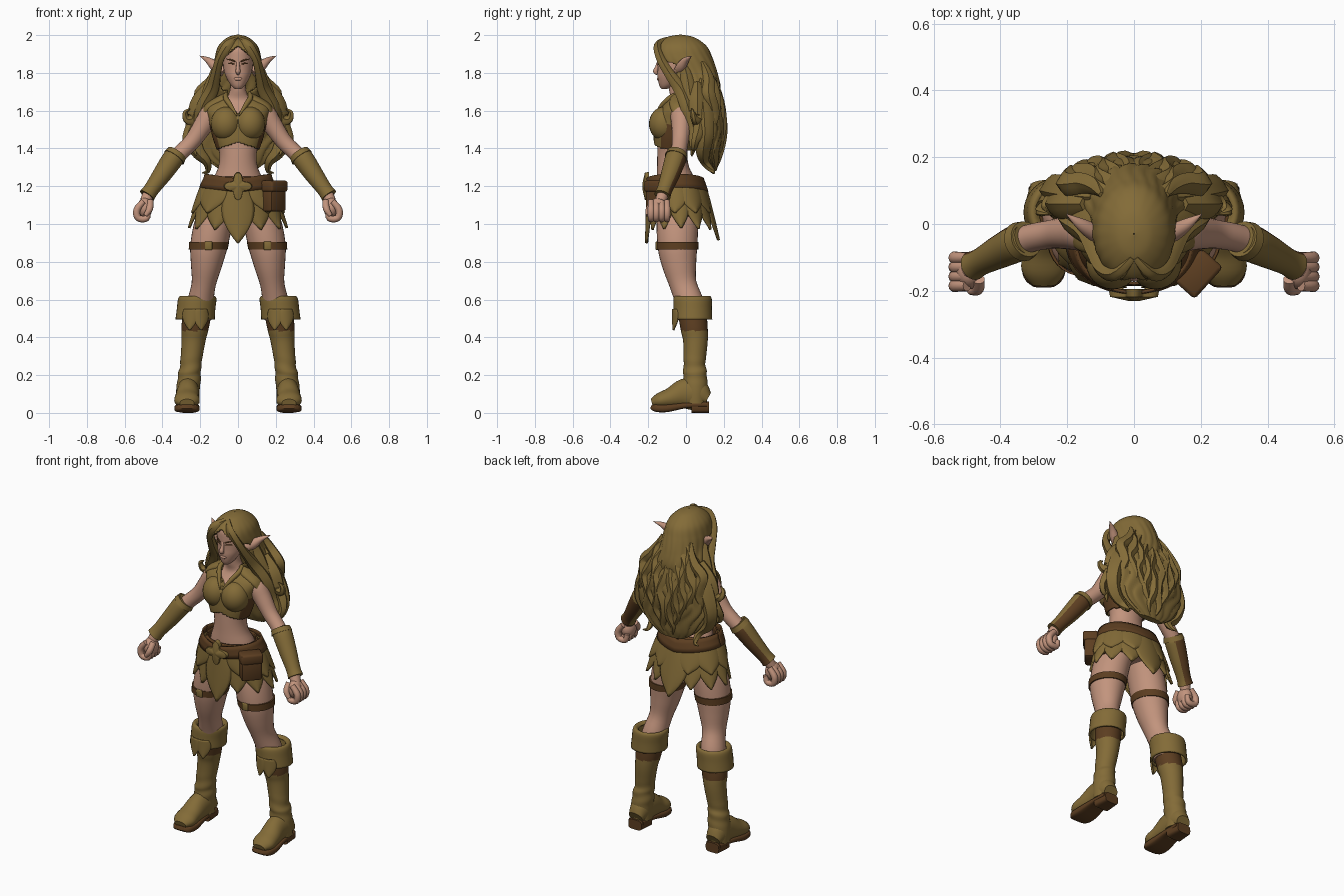
import bpy, bmesh, math
from math import sin, cos, pi
from mathutils import Vector, Matrix

cube = bpy.data.objects.get("Cube")
if cube:
    bpy.data.objects.remove(cube, do_unlink=True)


def material(name, rgb):
    mat = bpy.data.materials.new(name)
    mat.use_nodes = True
    mat.diffuse_color = (*rgb, 1)
    mat.node_tree.nodes["Principled BSDF"].inputs["Base Color"].default_value = (*rgb, 1)
    return mat


olive = material("olive_gold", (.228, .148, .039))
brown = material("leather_brown", (.108, .048, .015))
skin = material("skin", (.54, .295, .205))


def finish(name, bm, mat, pair=False, thick=0, rule=None):
    """Turn a bmesh into a smooth object, optionally mirrored, thickened and partly brown."""
    bmesh.ops.recalc_face_normals(bm, faces=bm.faces)
    bm.normal_update()
    if rule:
        for face in bm.faces:
            face.material_index = int(rule(face.normal, face.calc_center_median()))
    mesh = bpy.data.meshes.new(name)
    bm.to_mesh(mesh)
    bm.free()
    mesh.materials.append(mat)
    if rule:
        mesh.materials.append(brown)
    mesh.shade_smooth()
    mesh.set_sharp_from_angle(angle=math.radians(45))
    obj = bpy.data.objects.new(name, mesh)
    bpy.context.collection.objects.link(obj)
    if thick:
        solid = obj.modifiers.new("thickness", "SOLIDIFY")
        solid.thickness, solid.offset = thick, 0
    if pair:
        obj.modifiers.new("mirror", "MIRROR").use_axis[0] = True


def spline(points, steps):
    """Catmull-Rom curve through points of position plus two radii."""
    pts = [Vector(p if len(p) == 5 else (*p, p[-1])) for p in points]
    out, last = [], len(pts) - 1
    for i in range(last):
        a, b, c, d = pts[max(i - 1, 0)], pts[i], pts[i + 1], pts[min(i + 2, last)]
        for s in range(steps):
            t = s / steps
            out.append(b + (c - a) * (t / 2) + (a * 2 - b * 5 + c * 4 - d) * (t * t / 2)
                       + (b * 3 - a - c * 3 + d) * (t ** 3 / 2))
    return out + [pts[-1]]


def sweep(name, mat, points, sides=20, steps=4, ref=(0, 1, 0), flat=False, square=2,
          ripple=None, keep=None, caps=True, **extra):
    """Skin elliptical rings along a smooth path; flat keeps every ring horizontal."""
    bm, path, rings = bmesh.new(), spline(points, steps), []
    for i, p in enumerate(path):
        way = (path[min(i + 1, len(path) - 1)] - path[max(i - 1, 0)]).to_3d()
        way = Vector((0, 0, -1)) if flat else way.normalized()
        side = way.cross(Vector(ref)).normalized()
        up, ring = side.cross(way), []
        for j in range(sides):
            a = 2 * pi * j / sides
            c, s = (math.copysign(abs(v) ** (2 / square), v) for v in (cos(a), sin(a)))
            k = ripple(a, p[2]) if ripple else 1
            ring.append(bm.verts.new(p.to_3d() + side * (max(p[3], .001) * c * k)
                                     + up * (max(p[4], .001) * s * k)))
        rings.append(ring)
    for r, q in zip(rings, rings[1:]):
        for j in range(sides):
            n = (j + 1) % sides
            bm.faces.new((r[j], r[n], q[n], q[j]))
    if caps:
        bm.faces.new(rings[0])
        bm.faces.new(rings[-1])
    if keep:
        gone = [f for f in bm.faces if not keep(f.calc_center_median())]
        bmesh.ops.delete(bm, geom=gone, context='FACES')
    finish(name, bm, mat, **extra)


def leaf(name, mat, surface, angle, half, top, bottom, cols=10, rows=12, bulge=.01,
         shape=lambda t: sin(pi * (.25 + .75 * t)), pair=False, thick=.01):
    """Curved panel lying on a surface given by angle and height."""
    bm, grid = bmesh.new(), []
    for r in range(rows + 1):
        t = r / rows
        row = []
        for c in range(cols + 1):
            u = 2 * c / cols - 1
            row.append(bm.verts.new(surface(angle + u * half * shape(t) + u * .002,
                                            top + (bottom - top) * t, bulge * (1 - u * u))))
        grid.append(row)
    for r in range(rows):
        for c in range(cols):
            bm.faces.new((grid[r][c], grid[r][c + 1], grid[r + 1][c + 1], grid[r + 1][c]))
    finish(name, bm, mat, pair=pair, thick=thick)


def ball(name, mat, loc, size, pair=False):
    bm = bmesh.new()
    place = Matrix.Translation(loc) @ Matrix.Diagonal((*size, 1))
    bmesh.ops.create_uvsphere(bm, u_segments=24, v_segments=16, radius=1, matrix=place)
    finish(name, bm, mat, pair=pair)


def box(name, mat, loc, size, turn=0, bevel=.01, pair=False):
    bm = bmesh.new()
    place = Matrix.Translation(loc) @ Matrix.Rotation(turn, 4, 'Z') @ Matrix.Diagonal((*size, 1))
    bmesh.ops.create_cube(bm, size=1, matrix=place)
    bmesh.ops.bevel(bm, geom=bm.edges[:], offset=bevel, segments=2, affect='EDGES', profile=.5)
    finish(name, bm, mat, pair=pair)


# Torso, neck and head
sweep("torso", skin, [(0, -.04, 1.1, .14, .11), (0, -.05, 1.22, .135, .105), (0, -.068, 1.3, .105, .085),
      (0, -.072, 1.37, .098, .08), (0, -.065, 1.45, .118, .085), (0, -.055, 1.55, .138, .095),
      (0, -.035, 1.62, .125, .065), (0, -.03, 1.66, .07, .05), (0, -.045, 1.71, .042, .045),
      (0, -.05, 1.78, .042, .045)], sides=32, flat=True)
sweep("head", skin, [(0, -.115, 1.715, .015), (0, -.1, 1.735, .038, .042), (0, -.078, 1.78, .064, .073),
      (0, -.062, 1.82, .076, .088), (0, -.05, 1.88, .08, .102), (0, -.05, 1.93, .075, .095),
      (0, -.05, 1.965, .04, .05)], sides=32, flat=True)
sweep("nose", skin, [(0, -.143, 1.865, .008), (0, -.154, 1.83, .01), (0, -.161, 1.808, .013),
      (0, -.15, 1.795, .008)], sides=12)
ball("lips", skin, (0, -.146, 1.768), (.022, .008, .009))
sweep("brow", brown, [(.014, -.152, 1.86, .003), (.035, -.145, 1.868, .004), (.06, -.122, 1.873, .002)],
      sides=8, ref=(0, 0, 1), pair=True)
sweep("lash", brown, [(.016, -.149, 1.845, .002), (.034, -.142, 1.85, .004), (.053, -.127, 1.848, .002)],
      sides=8, ref=(0, 0, 1), pair=True)
sweep("ear", skin, [(.075, -.045, 1.805, .026, .022), (.12, -.025, 1.835, .028, .026),
      (.16, .0, 1.868, .016, .018), (.203, .03, 1.89, .001)], sides=14, pair=True)

# Hair: cap with a face opening, back mass, then locks
sweep("hair_cap", olive, [(0, -.03, 1.997, .001), (0, -.03, 1.983, .052, .07), (0, -.028, 1.94, .098, .13),
      (0, -.02, 1.88, .116, .153), (0, .012, 1.8, .126, .148), (0, .05, 1.72, .15, .125),
      (0, .07, 1.64, .15, .09)],
      sides=80, steps=12, flat=True, thick=.012, caps=False,
      ripple=lambda a, z: 1 + (2 - z) * .09 * sin(20 * a + 2 * sin(z * 20)),
      keep=lambda c: not (c.y < -.05 and c.z < 1.945 - .85 * abs(c.x)))
sweep("hair_back", olive, [(0, .0, 1.88, .09, .1), (0, .04, 1.8, .12, .1), (0, .08, 1.7, .165, .1),
      (0, .115, 1.6, .215, .085), (0, .125, 1.5, .225, .075), (0, .13, 1.4, .2, .055),
      (0, .135, 1.33, .15, .04), (0, .14, 1.28, .08, .02)], sides=96, steps=8, flat=True,
      ripple=lambda a, z: .95 + .09 * abs(sin(7 * a + 1.5 * sin(z * 24))))
locks = {
    "fringe_lock": [(.004, -.1, 1.98, .012), (.05, -.15, 1.945, .026, .018), (.094, -.135, 1.875, .022),
                    (.116, -.085, 1.79, .026), (.135, -.03, 1.71, .034), (.185, .01, 1.61, .036),
                    (.205, .04, 1.5, .03), (.24, .04, 1.42, .02), (.22, .03, 1.36, .004)],
    "temple_lock": [(.1, -.03, 1.89, .015), (.115, .0, 1.8, .03), (.14, .015, 1.72, .038),
                    (.165, .03, 1.62, .045), (.2, .05, 1.54, .04), (.19, .06, 1.45, .02)],
    "flick_lock": [(.14, .06, 1.74, .025), (.2, .06, 1.65, .042), (.235, .06, 1.56, .036),
                   (.272, .045, 1.555, .02), (.28, .035, 1.59, .012), (.255, .03, 1.61, .003)],
    "side_lock": [(.11, .08, 1.76, .025), (.185, .09, 1.62, .05), (.235, .1, 1.48, .045),
                  (.215, .09, 1.39, .036), (.165, .1, 1.33, .022), (.16, .14, 1.28, .012), (.19, .15, 1.27, .003)],
    "curl_lock": [(.2, .07, 1.59, .03), (.25, .07, 1.5, .03), (.272, .05, 1.44, .02),
                  (.25, .04, 1.4, .014), (.225, .04, 1.42, .004)],
}


def strand(a, z):
    return 1 + .1 * cos(5 * a)


for name, path in locks.items():
    sweep(name, olive, path, sides=14, pair=True, ripple=strand)
for i, spread in enumerate((.025, .065, .105, .15, .195)):
    path = []
    for k in range(9):
        x = spread * (.42 + .58 * sin(pi * k / 9)) + .016 * sin(k * 2 + i * 2)
        path.append((x, .1 + .085 * sin(pi * k / 10) - 1.3 * x * x, 1.86 - k * (.072 - .004 * i),
                     .034 * sin(pi * (k + .15) / 8.3) ** .5))
    sweep("back_lock", olive, path, sides=14, pair=True, ripple=strand)

# Vest with neckline, brown side panels
sweep("vest", olive, [(0, -.072, 1.39, .106, .09), (0, -.068, 1.46, .13, .098), (0, -.055, 1.55, .15, .104),
      (0, -.04, 1.615, .162, .085), (0, -.035, 1.655, .105, .062), (0, -.042, 1.69, .06, .056)],
      sides=80, steps=12, flat=True, square=2.3, caps=False, thick=.01,
      keep=lambda c: not (c.y < -.04 and (c.z > 1.575 + 1.4 * abs(c.x) or c.z < 1.435 - .35 * abs(c.x))),
      rule=lambda n, c: abs(n.x) > .72 and c.z < 1.53)
ball("bust", olive, (.064, -.116, 1.53), (.08, .08, .09), pair=True)
sweep("neckline", olive, [(.006, -.165, 1.575, .004), (.038, -.13, 1.625, .012), (.065, -.085, 1.668, .014),
      (.06, -.04, 1.695, .008)], sides=12, pair=True)
sweep("shoulder_strap", olive, [(.06, -.035, 1.665, .03, .05), (.11, -.03, 1.645, .026, .058),
      (.155, -.028, 1.615, .025, .055), (.18, -.028, 1.585, .012, .04)], pair=True)

# Arms, bracers and fists
sweep("arm", skin, [(.09, -.03, 1.595, .045), (.14, -.025, 1.58, .058), (.185, -.025, 1.52, .052),
      (.24, -.03, 1.44, .044), (.3, -.04, 1.38, .042), (.36, -.06, 1.32, .043),
      (.44, -.1, 1.22, .035), (.49, -.135, 1.12, .03)], pair=True)
sweep("bracer", olive, [(.322, -.045, 1.37, .048), (.345, -.055, 1.345, .056), (.4, -.082, 1.265, .05),
      (.457, -.112, 1.185, .041), (.482, -.125, 1.15, .044)], sides=40, steps=8, pair=True,
      rule=lambda n, c: n.y > .66)
sweep("bracer_rim", olive, [(.322, -.045, 1.375, .055), (.338, -.053, 1.352, .061)], steps=1, pair=True)
ball("palm", skin, (.493, -.145, 1.085), (.04, .05, .055), pair=True)
for i in range(4):
    y = -.185 + .028 * i
    sweep("finger", skin, [(.5, y, 1.12, .016), (.535, y, 1.075, .019), (.528, y, 1.032, .018),
          (.485, y, 1.03, .017), (.475, y, 1.07, .014)], sides=10, pair=True)
sweep("thumb", skin, [(.465, -.165, 1.12, .018), (.468, -.195, 1.08, .018), (.49, -.2, 1.045, .012)],
      sides=10, ref=(1, 0, 0), pair=True)


# Skirt panels and belt follow one flared hip surface
def hip(a, z, off):
    k = max(0, (1.25 - z) / .3) ** .8
    return Vector(((.15 + .11 * k + off) * cos(a), -.06 + .038 * k + (.122 + .047 * k + off) * sin(a), z))


def outer_hip(a, z, off):
    return hip(a, z, off + .01)


def belt_line(a, z, off):
    return hip(a, z + .025 * abs(cos(a)), off + .022)


sweep("skirt_lining", brown, [(0, -.06, 1.25, .146, .118), (0, -.04, 1.12, .198, .142),
      (0, -.03, 1.04, .222, .15)], sides=48, flat=True, caps=False, thick=.008)
for degrees in (-62, -32, 0, 32, 62):
    leaf("lower_petal", olive, hip, math.radians(degrees), .38, 1.19, .955 + .025 * cos(degrees), pair=True)
for degrees in (-48, -8, 30, 66):
    leaf("upper_petal", olive, outer_hip, math.radians(degrees), .5, 1.215, 1.06, pair=True)
leaf("front_panel", olive, outer_hip, -pi / 2, .38, 1.2, .9)
leaf("back_panel", olive, outer_hip, pi / 2, .42, 1.2, .915)
leaf("belt", brown, belt_line, 0, pi, 1.24, 1.168, cols=64, rows=3, bulge=0, shape=lambda t: 1)
sweep("star_buckle", olive, [(0, -.195, 1.2, .058), (0, -.218, 1.2, .054), (0, -.23, 1.2, .014)],
      sides=48, steps=1, ref=(0, 0, 1), ripple=lambda a, z: 1 + .32 * cos(4 * a))
box("pouch", brown, (.19, -.147, 1.14), (.12, .075, .15), turn=.84, bevel=.015)
box("pouch_flap", brown, (.192, -.149, 1.2), (.128, .086, .06), turn=.84, bevel=.012)

# Legs and thigh straps
sweep("leg", skin, [(.095, -.04, 1.1, .09, .105), (.13, -.045, 1.0, .1, .11), (.155, -.045, .88, .098, .105),
      (.168, -.035, .78, .082, .09), (.182, -.015, .68, .064, .072), (.2, .02, .58, .07, .074),
      (.21, .03, .5, .07)], sides=28, pair=True)
sweep("thigh_strap", brown, [(.153, -.045, .905, .106, .112), (.158, -.045, .865, .103, .11)],
      sides=32, steps=1, flat=True, pair=True)
box("strap_buckle", olive, (.156, -.154, .885), (.04, .014, .045), bevel=.005, pair=True)


# Boots: shaft, folded cuff with points, foot, sole and heel
def cuff(a, z, off):
    return Vector((.225 + (.1 + off) * cos(a), .035 + (.1 + off) * sin(a), z))


sweep("boot_shaft", olive, [(.212, .03, .55, .076), (.228, .043, .45, .072), (.236, .05, .38, .063, .065),
      (.25, .045, .26, .056, .058), (.256, .048, .2, .06, .063), (.265, .05, .12, .062, .065),
      (.265, .05, .05, .06)],
      sides=28, steps=8, pair=True, rule=lambda n, c: c.z > .435,
      ripple=lambda a, z: 1 + .05 * sin(z * 90 + 2 * cos(a)) * max(0, 1 - abs(z - .22) / .09))
sweep("boot_cuff", olive, [(.213, .035, .6, .075), (.214, .035, .613, .088), (.216, .035, .6, .096),
      (.222, .035, .55, .096), (.227, .035, .495, .098)], sides=32, flat=True, caps=False,
      thick=.012, pair=True)
for turn in (-.3, .3):
    leaf("cuff_point", olive, cuff, turn - pi / 2, .42, .55, .44, bulge=.006, pair=True)
sweep("foot", olive, [(.265, .115, .075, .045, .035), (.265, .06, .1, .06, .085), (.265, -.01, .1, .06, .08),
      (.27, -.08, .078, .064, .056), (.27, -.14, .064, .066, .042), (.27, -.18, .052, .038, .022)],
      sides=24, ref=(0, 0, 1), pair=True)
sweep("sole", brown, [(.265, .11, .045, .05, .015), (.268, 0, .04, .056, .015), (.27, -.1, .025, .067, .021),
      (.27, -.16, .026, .06, .02), (.27, -.185, .034, .032, .012)], ref=(0, 0, 1), square=4, pair=True)
sweep("boot_heel", brown, [(.265, .122, .03, .045, .03), (.265, .03, .03, .054, .03)],
      steps=1, ref=(0, 0, 1), square=4, pair=True)
